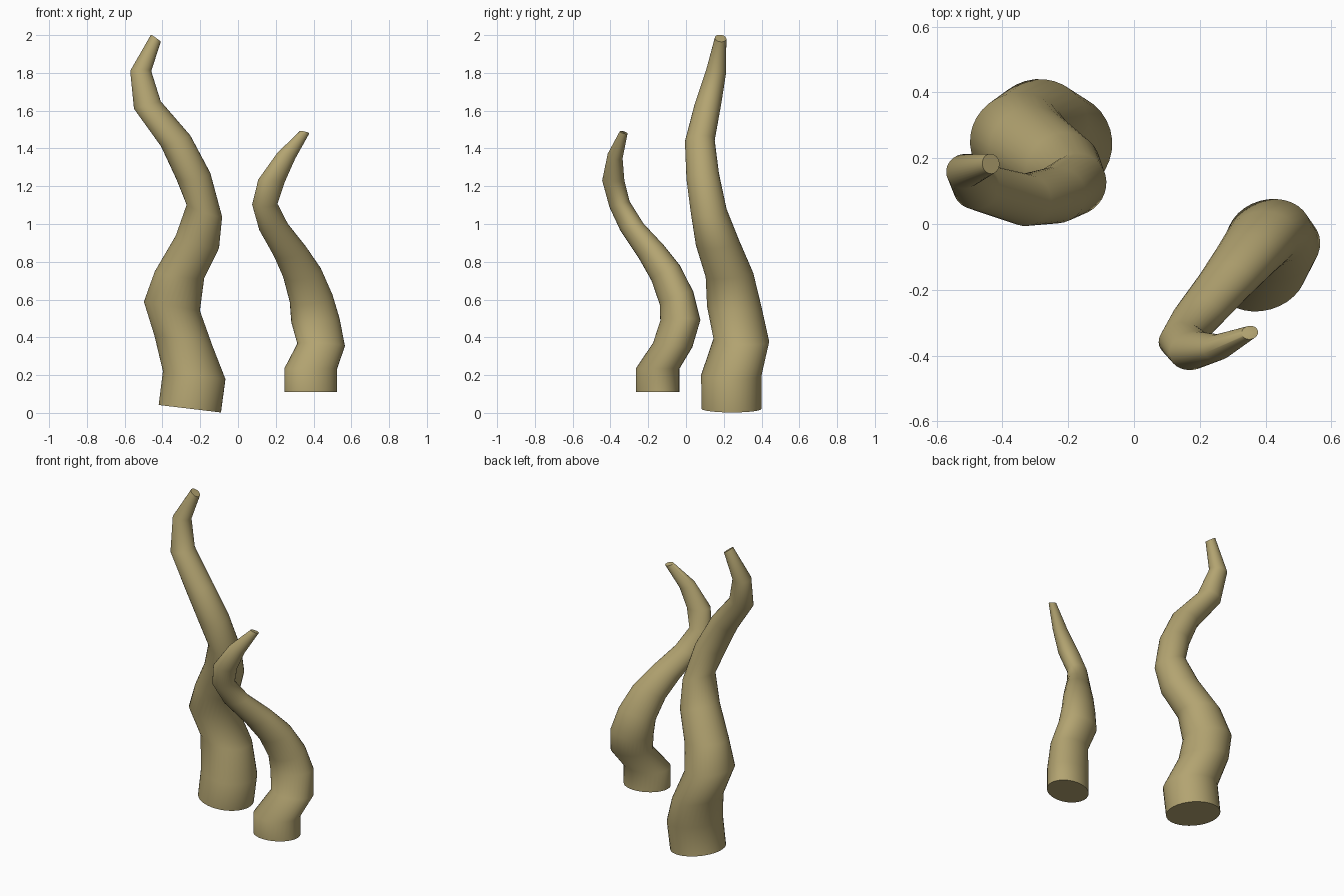
import bpy
import bmesh
import math
from mathutils import Matrix, Vector

default_cube = bpy.data.objects.get("Cube")
if default_cube:
    bpy.data.objects.remove(default_cube, do_unlink=True)

SIDES = 32
SECTION_TURN = math.radians(16)
UP = Vector((0, 0, 1))


def make_material(name, colour):
    material = bpy.data.materials.new(name)
    material.use_nodes = True
    material.diffuse_color = colour
    shader = material.node_tree.nodes["Principled BSDF"]
    shader.inputs["Base Color"].default_value = colour
    shader.inputs["Roughness"].default_value = 0.8
    return material


def add_ring(bm, centre, radius, lean, flatness):
    """Add one oval cross-section, tipped so that its normal leans in x and y."""
    normal = Vector((lean[0], lean[1], 1))
    tip = UP.rotation_difference(normal).to_matrix()
    turn = Matrix.Rotation(SECTION_TURN, 3, "Z")
    ring = []
    for i in range(SIDES):
        angle = math.tau * i / SIDES
        point = Vector((math.cos(angle), math.sin(angle) * flatness, 0)) * radius
        ring.append(bm.verts.new(Vector(centre) + tip @ turn @ point))
    return ring


def make_tentacle(name, sections, flatness, material):
    """Bridge the cross-sections into a closed tapering tube."""
    bm = bmesh.new()
    rings = [add_ring(bm, (x, y, z), radius, (lean_x, lean_y), flatness)
             for x, y, z, radius, lean_x, lean_y in sections]
    for lower, upper in zip(rings, rings[1:]):
        for i in range(SIDES):
            j = (i + 1) % SIDES
            bm.faces.new((lower[i], lower[j], upper[j], upper[i]))
    # Flat caps at the base and the tip
    bm.faces.new(list(reversed(rings[0])))
    bm.faces.new(rings[-1])
    bmesh.ops.recalc_face_normals(bm, faces=bm.faces[:])

    mesh = bpy.data.meshes.new(name)
    bm.to_mesh(mesh)
    bm.free()
    mesh.materials.append(material)
    tentacle = bpy.data.objects.new(name, mesh)
    bpy.context.collection.objects.link(tentacle)

    # Smooth sides with crisp cap edges
    bpy.ops.object.select_all(action="DESELECT")
    tentacle.select_set(True)
    bpy.context.view_layer.objects.active = tentacle
    bpy.ops.object.shade_smooth_by_angle(angle=math.radians(60))
    return tentacle


khaki = make_material("khaki skin", (0.45, 0.37, 0.165, 1))

# Each section: x, y, z, radius, lean in x, lean in y
tall_sections = [
    (-.255, .24, .022, .167, .12, 0),
    (-.232, .24, .2, .168, .13, 0),
    (-.29, .293, .385, .155, .15, .05),
    (-.35, .255, .565, .151, .16, 0),
    (-.31, .23, .73, .133, .14, -.08),
    (-.215, .165, .905, .12, .3, -.13),
    (-.178, .12, 1.07, .1, .35, -.1),
    (-.237, .088, 1.255, .092, -.16, -.2),
    (-.33, .073, 1.44, .083, -.37, -.06),
    (-.48, .115, 1.63, .074, -.28, 0),
    (-.515, .16, 1.81, .056, 0, .17),
    (-.435, .183, 1.983, .032, .7, .1),
]
short_sections = [
    (.385, -.15, .11, .142, 0, 0),
    (.385, -.15, .235, .142, 0, 0),
    (.44, -.07, .36, .128, .04, .1),
    (.41, -.03, .49, .13, -.08, 0),
    (.387, -.05, .607, .116, -.13, -.36),
    (.34, -.107, .74, .104, -.15, -.5),
    (.275, -.185, .855, .09, -.2, -.5),
    (.188, -.287, .985, .078, -.2, -.26),
    (.142, -.352, 1.105, .068, 0, -.28),
    (.178, -.385, 1.23, .072, .07, 0),
    (.255, -.375, 1.36, .05, .33, .28),
    (.352, -.33, 1.485, .026, .22, .25),
]

make_tentacle("tall_tentacle", tall_sections, .95, khaki)
make_tentacle("short_tentacle", short_sections, .8, khaki)
